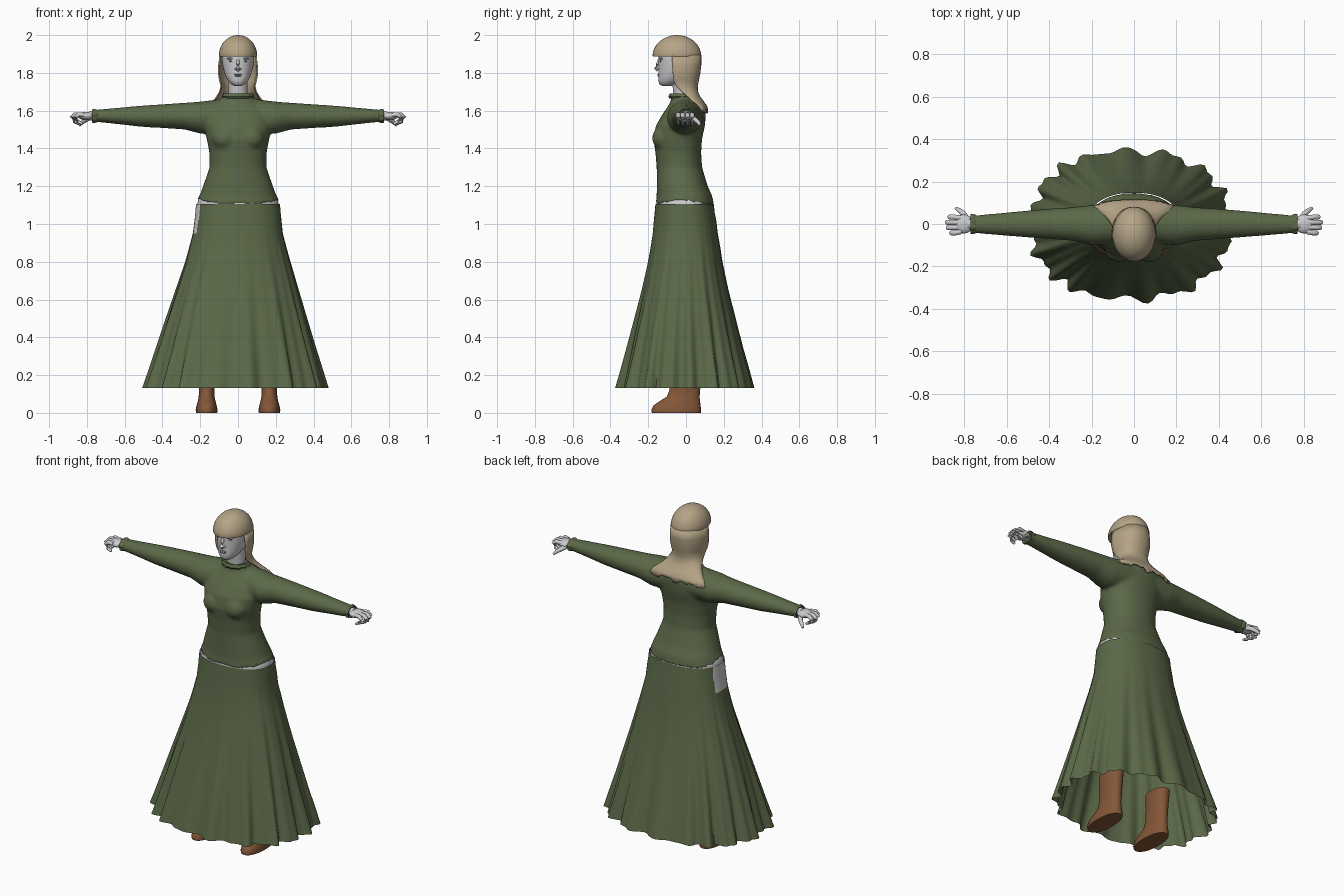
import bpy, bmesh, math, random
from mathutils import Vector, Matrix

if "Cube" in bpy.data.objects:
    bpy.data.objects.remove(bpy.data.objects["Cube"])

random.seed(4)


def material(name, rgb):
    m = bpy.data.materials.new(name)
    m.diffuse_color = (*rgb, 1)
    m.use_nodes = True
    m.node_tree.nodes["Principled BSDF"].inputs["Base Color"].default_value = m.diffuse_color
    return m


GREEN = material("olive_cloth", (0.105, 0.14, 0.065))
SKIN = material("pale_grey", (0.60, 0.60, 0.62))
SHADE = material("mid_grey", (0.32, 0.32, 0.33))
HAIR = material("blonde", (0.46, 0.37, 0.24))
LEATHER = material("brown_leather", (0.23, 0.095, 0.04))


def finish(bm, name, *mats, angle=50):
    bmesh.ops.recalc_face_normals(bm, faces=bm.faces)
    me = bpy.data.meshes.new(name)
    bm.to_mesh(me)
    bm.free()
    ob = bpy.data.objects.new(name, me)
    bpy.context.collection.objects.link(ob)
    for m in mats:
        me.materials.append(m)
    bpy.context.view_layer.objects.active = ob
    ob.select_set(True)
    bpy.ops.object.shade_smooth_by_angle(angle=math.radians(angle))
    ob.select_set(False)
    return ob


def spow(v, p):
    return math.copysign(abs(v) ** p, v)


def ring(z, rx, yf, yb, n=32, p=0.9, cx=0.0, wave=None):
    """Rounded horizontal section between front yf and back yb."""
    pts = []
    for i in range(n):
        a = 2 * math.pi * i / n
        k = 1 + (wave(a) if wave else 0)
        pts.append(Vector((cx + rx * k * spow(math.cos(a), p),
                           (yf + yb) / 2 + (yb - yf) / 2 * k * spow(math.sin(a), p), z)))
    return pts


def loft(bm, rings, start=False, end=False, closed=True):
    rows = [[bm.verts.new(p) for p in r] for r in rings]
    n = len(rows[0])
    for a, b in zip(rows, rows[1:]):
        for i in range(n if closed else n - 1):
            j = (i + 1) % n
            bm.faces.new((a[i], a[j], b[j], b[i]))
    if start:
        bm.faces.new(rows[0])
    if end:
        bm.faces.new(rows[-1])


def ball(bm, c, r, seg=20):
    m = Matrix.Translation(c) @ Matrix.Diagonal((*r, 1))
    bmesh.ops.create_uvsphere(bm, u_segments=seg, v_segments=seg // 2, radius=1, matrix=m)


def tube(bm, pts, radii, n=10):
    rings = []
    for i, p in enumerate(pts):
        d = Vector(pts[min(i + 1, len(pts) - 1)]) - Vector(pts[max(i - 1, 0)])
        q = d.to_track_quat('Z', 'Y')
        rings.append([Vector(p) + q @ Vector((radii[i] * math.cos(2 * math.pi * k / n),
                                              radii[i] * math.sin(2 * math.pi * k / n), 0))
                      for k in range(n)])
    loft(bm, rings, True, True)


# Bodice with sleeves, blended into one cloth surface
bm = bmesh.new()
body = [(1.15, .203, -.155, .138), (1.2, .185, -.155, .115), (1.3, .15, -.155, .085),
        (1.38, .152, -.162, .08), (1.45, .165, -.172, .085), (1.52, .18, -.16, .1),
        (1.58, .175, -.125, .105), (1.62, .14, -.098, .1), (1.65, .1, -.08, .085),
        (1.685, .075, -.078, .055)]
hem = ring(1.1, .218, -.162, .148, 64)
for p in hem:
    side = math.exp(-((p.y + .03) / .09) ** 2)
    p.z = 1.098 + .032 * side + random.uniform(-.004, .007)
loft(bm, [hem] + [ring(*r, n=64) for r in body], True, True)
arm = [(.06, -.09, .098, 1.48, 1.665), (.2, -.1, .09, 1.478, 1.648), (.28, -.08, .08, 1.5, 1.642),
       (.4, -.071, .072, 1.508, 1.634), (.52, -.062, .062, 1.515, 1.626),
       (.65, -.052, .05, 1.53, 1.614), (.765, -.042, .04, 1.542, 1.604)]
for s in (-1, 1):
    rings = []
    for x, y0, y1, z0, z1 in arm:
        rings.append([Vector((s * x, (y0 + y1) / 2 + (y1 - y0) / 2 * math.cos(a),
                              (z0 + z1) / 2 + (z1 - z0) / 2 * math.sin(a)))
                      for a in (2 * math.pi * k / 28 for k in range(28))])
    loft(bm, rings, True, True)
    ball(bm, (s * .07, -.115, 1.455), (.07, .065, .065))
bodice = finish(bm, "bodice_and_sleeves", GREEN)
rm = bodice.modifiers.new("blend", 'REMESH')
rm.mode, rm.voxel_size, rm.use_smooth_shade = 'VOXEL', .009, True
sm = bodice.modifiers.new("soften", 'SMOOTH')
sm.factor, sm.iterations = .5, 8

# Ruffled collar and cuffs
bm = bmesh.new()
loft(bm, [ring(z, r, -.01 - r, -.01 + r * .92, 48, 1, wave=lambda a: .04 * math.sin(13 * a))
          for z, r in ((1.665, .078), (1.675, .084), (1.692, .076), (1.685, .06))])
finish(bm, "collar", GREEN)
for s, side in ((-1, "left"), (1, "right")):
    bm = bmesh.new()
    loft(bm, [[Vector((s * x, r * math.cos(a) * (1 + .07 * math.sin(7 * a)),
                       1.573 + .78 * r * math.sin(a) * (1 + .07 * math.sin(7 * a))))
               for a in (2 * math.pi * k / 36 for k in range(36))]
              for x, r in ((.745, .040), (.757, .046), (.772, .044), (.766, .03))])
    finish(bm, side + "_cuff", GREEN)

# Pale underlayer showing between bodice and skirt
bm = bmesh.new()
loft(bm, [ring(*r, n=48) for r in ((1.05, .21, -.15, .135), (1.1, .217, -.157, .142),
                                   (1.13, .21, -.153, .138), (1.15, .19, -.14, .12))])
finish(bm, "underlayer", SKIN)


# Flared skirt, folds deepen toward the hem
def folds(a):
    return (.042 * math.sin(17 * a + 1.3 * math.sin(3 * a))
            + .028 * math.sin(29 * a + 2 * math.sin(2 * a)))


skirt = [(1.105, .222, -.162, .147, 0), (1.06, .226, -.166, .152, 0), (1.02, .23, -.17, .16, 0),
         (.95, .238, -.176, .168, -.001), (.87, .258, -.188, .182, -.001), (.8, .277, -.2, .192, -.001),
         (.65, .322, -.232, .222, -.005), (.5, .366, -.268, .258, -.009),
         (.35, .408, -.303, .292, -.012), (.22, .444, -.333, .325, -.014), (.132, .468, -.354, .345, -.016)]
bm = bmesh.new()
rings = []
for z, rx, yf, yb, cx in skirt:
    w = ((1.105 - z) / .97) ** 1.7
    rings.append(ring(z, rx, yf, yb, 144, .88, cx, lambda a, w=w: w * folds(a)))
loft(bm, rings)
for f in bm.faces:  # pale hip patch on one side
    c = f.calc_center_median()
    f.material_index = int(c.x < -.15 and -.085 < c.y < .05 and c.z > .95)
finish(bm, "skirt", GREEN, SKIN, angle=70)

# Boots
for s, side in ((-1, "left"), (1, "right")):
    bm = bmesh.new()
    rows = [(.25, .036, -.06, .07), (.285, .042, -.07, .08), (.285, .05, -.078, .087),
            (.2, .044, -.078, .08), (.12, .041, -.088, .075), (.085, .042, -.102, .072),
            (.065, .046, -.135, .074), (.04, .053, -.172, .077), (.015, .058, -.184, .08),
            (0, .056, -.181, .078)]
    loft(bm, [ring(*r, n=28, cx=s * .166) for r in rows], True, True)
    finish(bm, side + "_boot", LEATHER)

# Head and neck
bm = bmesh.new()
loft(bm, [ring(*r, n=32, p=1) for r in ((1.62, .056, -.06, .045), (1.68, .05, -.066, .03),
                                        (1.77, .05, -.075, .03))], True, True)
head = [(1.73, .018, -.125, -.08), (1.74, .036, -.141, -.05), (1.76, .054, -.147, -.02),
        (1.79, .069, -.146, .02), (1.83, .08, -.145, .05), (1.87, .086, -.147, .06),
        (1.91, .086, -.145, .06), (1.95, .065, -.12, .03)]
loft(bm, [ring(*r, n=32, p=.95) for r in head], True, True)
tube(bm, [(0, -.143, 1.868), (0, -.152, 1.845), (0, -.159, 1.826), (0, -.148, 1.815)],
     [.007, .009, .012, .01])
for s in (-1, 1):
    ball(bm, (s * .011, -.148, 1.821), (.008, .009, .006), 10)
    ball(bm, (s * .035, -.127, 1.876), (.024, .016, .007), 12)
finish(bm, "head", SKIN)

# Eyes and lips
bm = bmesh.new()
for s in (-1, 1):
    ball(bm, (s * .034, -.131, 1.862), (.014, .009, .005), 12)
ball(bm, (0, -.145, 1.791), (.022, .007, .004), 12)
ball(bm, (0, -.145, 1.784), (.018, .007, .004), 12)
finish(bm, "eyes_and_lips", SHADE)

# Hair: crown with straight fringe, then a curtain flaring over the shoulders
bm = bmesh.new()
crown = []
for k in range(11):
    t = math.pi / 2 * (1 - k / 10.3)
    c = math.cos(t)
    crown.append(ring(1.888 + .112 * math.sin(t), .1 * c + .002, -.047 - .13 * c, -.047 + .128 * c, 36, 1))
crown.append(ring(1.887, .1, -.175, .081, 36, 1))
crown.append(ring(1.887, .084, -.143, .06, 36, 1))
loft(bm, crown, True)
finish(bm, "hair_crown", HAIR)

bm = bmesh.new()
curtain = [(1.895, .098, -.075, .081), (1.84, .105, -.073, .081), (1.8, .107, -.07, .076),
           (1.76, .1, -.066, .068), (1.73, .092, -.055, .062), (1.7, .1, -.02, .064),
           (1.675, .115, .01, .075), (1.65, .135, .035, .094), (1.625, .17, .055, .112),
           (1.6, .195, .065, .116)]
rows = []
for z, rx, yf, yb in curtain:
    row = []
    for k in range(33):
        t = math.pi * k / 32
        drop = random.uniform(-.014, .01) if z == 1.6 else 0
        row.append(Vector((rx * spow(math.cos(t), .9), yf + (yb - yf) * math.sin(t) ** .75, z + drop)))
    rows.append(row)
loft(bm, rows, closed=False)
ob = finish(bm, "hair_curtain", HAIR)
so = ob.modifiers.new("thickness", 'SOLIDIFY')
so.thickness = .008

# Half-closed hands
for s, side in ((-1, "left"), (1, "right")):
    bm = bmesh.new()
    ball(bm, (s * .803, 0, 1.572), (.046, .045, .022))
    tube(bm, [(s * .75, 0, 1.573), (s * .785, 0, 1.572)], [.024, .026], 14)
    for k in range(4):
        y = -.042 + .025 * k
        r = (.86, .876, .88, .868)[k]
        tube(bm, [(s * .815, y * .85, 1.577), (s * (r - .016), y, 1.58), (s * r, y, 1.566),
                  (s * (r - .012), y, 1.543), (s * (r - .036), y, 1.53)],
             [.012, .012, .012, .01, .007])
    tube(bm, [(s * .785, .02, 1.565), (s * .806, .05, 1.552), (s * .825, .065, 1.538),
              (s * .84, .075, 1.522)], [.014, .013, .011, .007])
    finish(bm, side + "_hand", SKIN)
